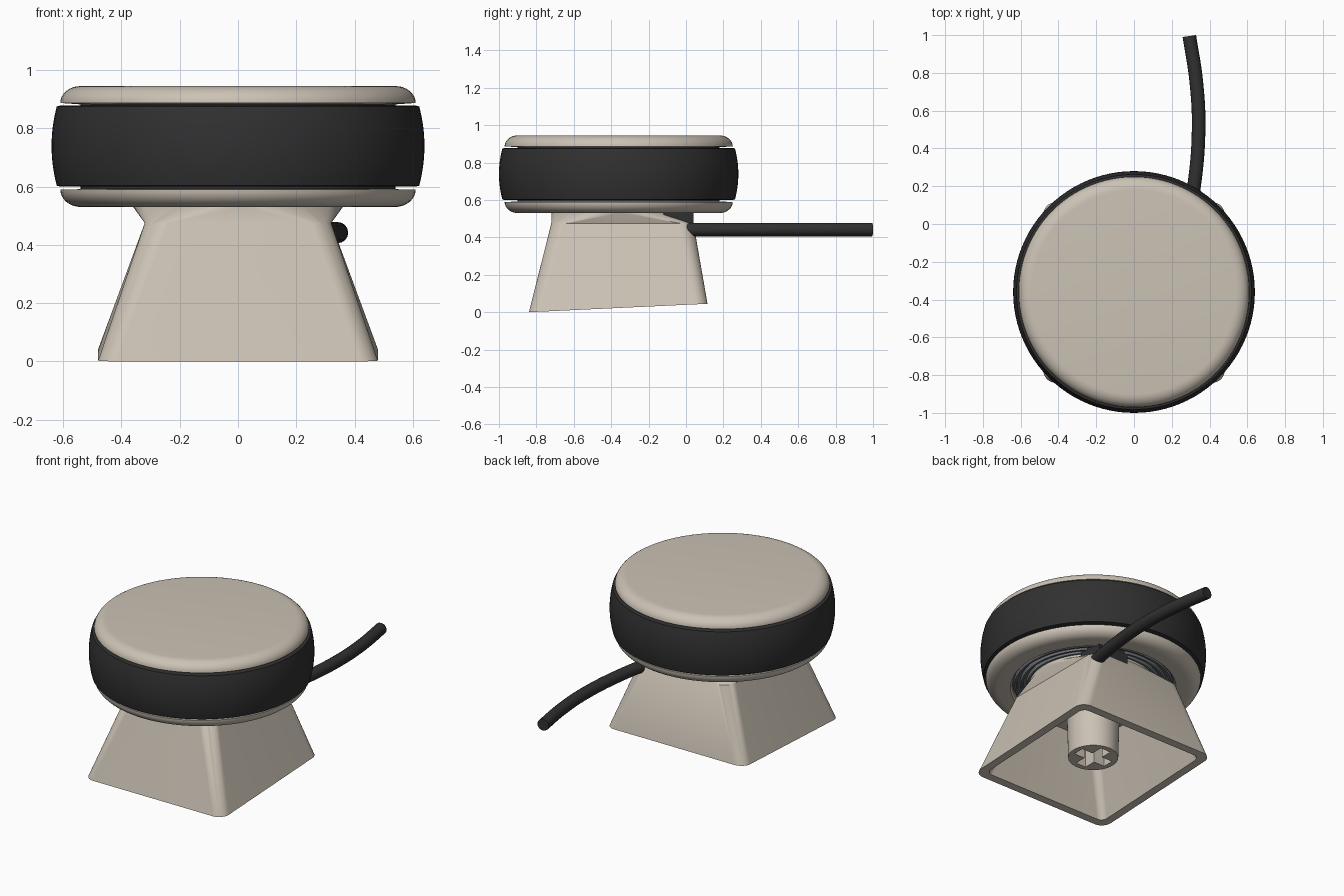
import bpy, bmesh
from math import sin, cos, pi, radians

cube = bpy.data.objects.get("Cube")
if cube:
    bpy.data.objects.remove(cube)

CY = -0.36  # shared centre of wheel and cap


def material(name, color):
    m = bpy.data.materials.new(name)
    m.use_nodes = True
    m.diffuse_color = (*color, 1)
    bsdf = m.node_tree.nodes["Principled BSDF"]
    bsdf.inputs["Base Color"].default_value = (*color, 1)
    bsdf.inputs["Roughness"].default_value = 0.6
    return m


BEIGE = material("warm beige", (0.60, 0.54, 0.46))
BLACK = material("soft black", (0.03, 0.03, 0.03))
STEEL = material("dark steel", (0.16, 0.17, 0.19))


def finish(bm, name, mat, angle=35):
    bmesh.ops.remove_doubles(bm, verts=bm.verts, dist=1e-5)
    bmesh.ops.recalc_face_normals(bm, faces=bm.faces)
    me = bpy.data.meshes.new(name)
    bm.to_mesh(me)
    bm.free()
    ob = bpy.data.objects.new(name, me)
    bpy.context.collection.objects.link(ob)
    me.materials.append(mat)
    bpy.ops.object.select_all(action="DESELECT")
    ob.select_set(True)
    bpy.context.view_layer.objects.active = ob
    if angle:
        bpy.ops.object.shade_smooth_by_angle(angle=radians(angle))
    return ob


def loft(name, rings, mat, closed=False):
    """Skin a list of equal-length point rings; cap the ends unless closed."""
    bm = bmesh.new()
    rows = [[bm.verts.new(p) for p in ring] for ring in rings]
    pairs = list(zip(rows, rows[1:]))
    if closed:
        pairs.append((rows[-1], rows[0]))
    else:
        bm.faces.new(rows[0])
        bm.faces.new(rows[-1])
    n = len(rows[0])
    for a, b in pairs:
        for i in range(n):
            j = (i + 1) % n
            bm.faces.new((a[i], a[j], b[j], b[i]))
    return finish(bm, name, mat)


def lathe(name, profile, mat, closed=False, steps=96):
    rings = [[(r * cos(2 * pi * i / steps), CY + r * sin(2 * pi * i / steps), z)
              for i in range(steps)] for r, z in profile]
    return loft(name, rings, mat, closed)


def rounded(hx, hy, r, height, cy=CY, n=12):
    """Rounded rectangle ring; height is a number or a function of y."""
    pts = []
    for k, (sx, sy) in enumerate(((1, 1), (-1, 1), (-1, -1), (1, -1))):
        for i in range(n + 1):
            a = pi / 2 * (k + i / n)
            y = cy + sy * (hy - r) + r * sin(a)
            z = height(y) if callable(height) else height
            pts.append((sx * (hx - r) + r * cos(a), y, z))
    return pts


def box(name, lo, hi, mat):
    bm = bmesh.new()
    bmesh.ops.create_cube(bm, size=1)
    for v in bm.verts:
        v.co = [(a + b) / 2 + c * (b - a) for a, b, c in zip(lo, hi, v.co)]
    return finish(bm, name, mat, 0)


# Wheel: two rounded cover discs around a bulging tyre, on a narrower core
arc = [pi / 2 * i / 8 for i in range(9)]
lathe("top_cover", [(0.54, 0.882)] + [(0.54 + 0.07 * cos(a), 0.887 + 0.058 * sin(a))
                                    for a in arc], BEIGE)
lathe("bottom_cover", [(0.46, 0.592)] + [(0.54 + 0.07 * cos(a), 0.59 - 0.06 * sin(a))
                                       for a in arc] + [(0.47, 0.53), (0.46, 0.54)],
      BEIGE, closed=True)
lathe("wheel_core", [(0.54, 0.585), (0.54, 0.89)], BLACK)
bulge = [i / 8 for i in range(-8, 9)]
lathe("tyre", [(0.61, 0.6)] + [(0.64 - 0.018 * t * t, 0.739 + 0.136 * t) for t in bulge]
      + [(0.61, 0.878)], BLACK)

# Bearing: concentric ridges recessed in the underside of the wheel
ridges = [(0.465, 0.59), (0.465, 0.56)]
for r in (0.45, 0.415, 0.38):
    ridges += [(r, 0.56), (r - 0.004, 0.54), (r - 0.016, 0.54), (r - 0.02, 0.56)]
lathe("bearing_rings", ridges, STEEL)


# Hollow cap with a sloping rim, flowing into a round collar
def rim(y):
    return 0.045 * (y + 0.84) / 0.955


loft("key_cap", [
    rounded(0.27, 0.325, 0.05, 0.41, -0.345),
    rounded(0.43, 0.428, 0.04, rim, -0.3625),
    rounded(0.48, 0.4775, 0.065, rim, -0.3625),
    rounded(0.32, 0.38, 0.08, 0.475, -0.34),
    rounded(0.36, 0.36, 0.36, 0.53),
    rounded(0.36, 0.36, 0.36, 0.562),
], BEIGE)

# Stem inside the cap, with a cross-shaped socket
stem = lathe("stem", [(0.142, 0.07), (0.152, 0.42)], BEIGE, steps=48)
for hx, hy in ((0.11, 0.035), (0.035, 0.11)):
    cutter = box("socket_cutter", (-hx, CY - hy, 0), (hx, CY + hy, 0.3), BEIGE)
    cutter.hide_render = True
    mod = stem.modifiers.new("socket", "BOOLEAN")
    mod.operation = "DIFFERENCE"
    mod.solver = "EXACT"
    mod.object = cutter
    bpy.context.view_layer.objects.active = stem
    bpy.ops.object.modifier_apply(modifier=mod.name)
    bpy.data.objects.remove(cutter)

# Cable and its holder at the back of the cap
box("cable_holder", (0.08, -0.12, 0.46), (0.29, 0.04, 0.55), BLACK)
curve = bpy.data.curves.new("cable", "CURVE")
curve.dimensions = "3D"
curve.bevel_depth = 0.036
curve.bevel_resolution = 6
curve.resolution_u = 10
curve.use_fill_caps = True
path = [(0.27, -0.06), (0.318, 0.2), (0.342, 0.5), (0.33, 0.75), (0.293, 0.995)]
spline = curve.splines.new("BEZIER")
spline.bezier_points.add(len(path) - 1)
for bp, (x, y) in zip(spline.bezier_points, path):
    bp.co = (x, y, 0.442)
    bp.handle_left_type = bp.handle_right_type = "AUTO"
curve.materials.append(BLACK)
bpy.context.collection.objects.link(bpy.data.objects.new("cable", curve))
